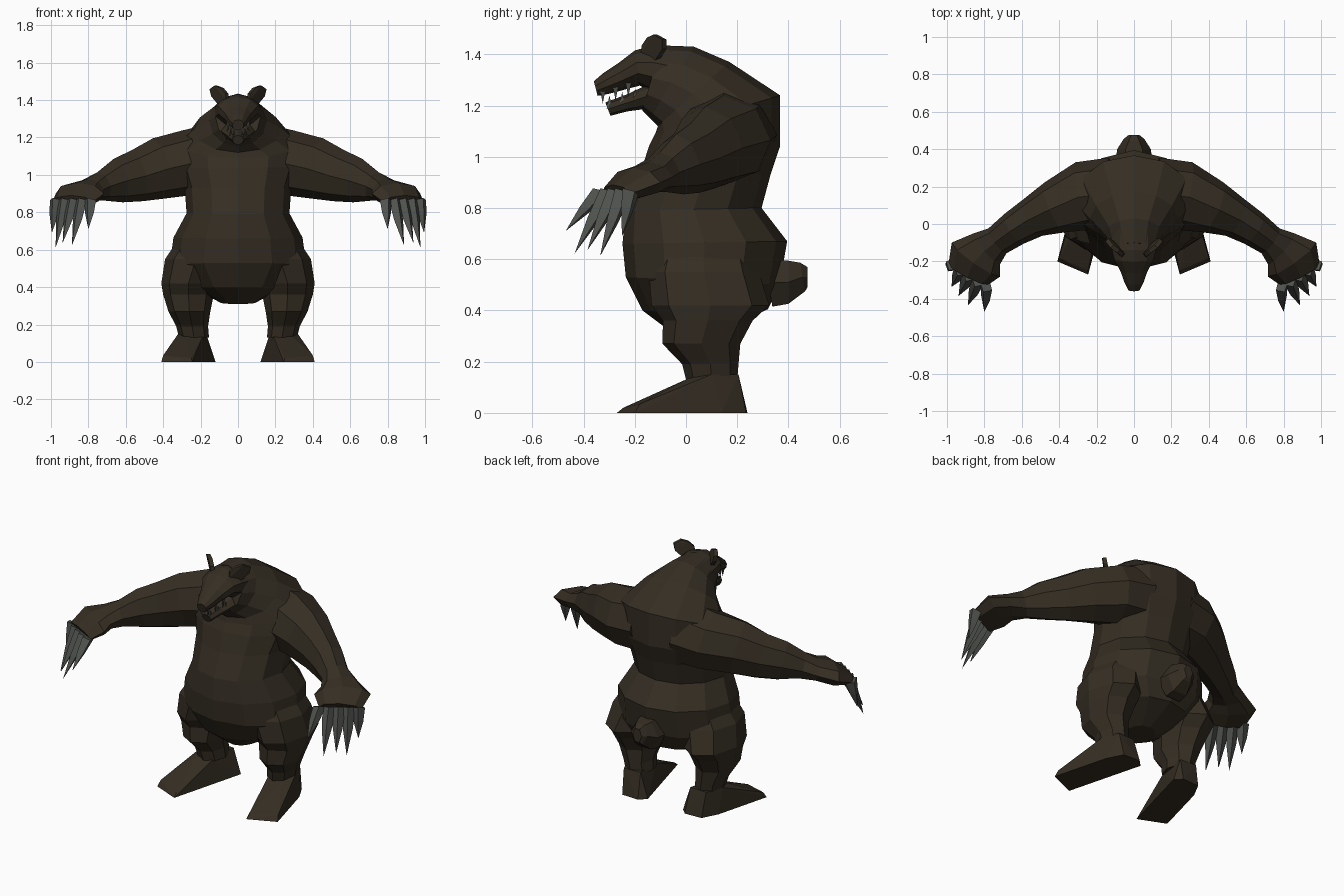
import bpy, bmesh, math
from mathutils import Vector


def material(name, rgb):
    m = bpy.data.materials.new(name)
    m.diffuse_color = (*rgb, 1)
    return m


FUR = material("brown fur", (0.035, 0.0265, 0.0165))
CLAW = material("grey claw", (0.080, 0.085, 0.076))


def finish(bm, name, mat, mirror=False):
    bmesh.ops.recalc_face_normals(bm, faces=bm.faces)
    me = bpy.data.meshes.new(name)
    bm.to_mesh(me)
    bm.free()
    me.materials.append(mat)
    ob = bpy.data.objects.new(name, me)
    bpy.context.collection.objects.link(ob)
    if mirror:
        ob.modifiers.new("mirror", "MIRROR").use_mirror_merge = False
    return ob


def loft(name, rings, sides, mat, mirror=False):
    """Skin rings given as (centre, half axis a, half axis b)."""
    bm = bmesh.new()
    loops = []
    for c, a, b in rings:
        loops.append([bm.verts.new(Vector(c) + Vector(a) * math.cos(t) + Vector(b) * math.sin(t))
                      for t in (2 * math.pi * i / sides for i in range(sides))])
    for p, q in zip(loops, loops[1:]):
        for i in range(sides):
            j = (i + 1) % sides
            bm.faces.new((p[i], p[j], q[j], q[i]))
    bm.faces.new(loops[0])
    bm.faces.new(loops[-1])
    return finish(bm, name, mat, mirror)


def profile_rings(rows):
    """Rings from (front y, front z, back y, back z, half width) on the centre plane."""
    out = []
    for fy, fz, by, bz, w in rows:
        f, b = Vector((0, fy, fz)), Vector((0, by, bz))
        out.append(((f + b) / 2, (f - b) / 2, (w, 0, 0)))
    return out


def tube_rings(rows):
    """Rings square to a path of (centre, horizontal radius, vertical radius)."""
    out = []
    for i, (c, rh, rv) in enumerate(rows):
        t = Vector(rows[min(i + 1, len(rows) - 1)][0]) - Vector(rows[max(i - 1, 0)][0])
        u = t.cross(Vector((0, 0, 1))).normalized()
        v = u.cross(t).normalized()
        out.append((c, u * rh, v * rv))
    return out


def hull(name, points, mat, mirror=False):
    bm = bmesh.new()
    for p in points:
        bm.verts.new(p)
    bmesh.ops.convex_hull(bm, input=bm.verts)
    loose = [v for v in bm.verts if not v.link_faces]
    bmesh.ops.delete(bm, geom=loose, context="VERTS")
    return finish(bm, name, mat, mirror)


# Belly, hips, back and neck
body = loft("body", profile_rings([
    (-0.05, 0.31, 0.14, 0.32, 0.09), (-0.17, 0.40, 0.32, 0.405, 0.26),
    (-0.235, 0.53, 0.365, 0.50, 0.365), (-0.248, 0.66, 0.395, 0.67, 0.345),
    (-0.235, 0.79, 0.295, 0.80, 0.275), (-0.18, 0.93, 0.33, 0.93, 0.285),
    (-0.145, 1.04, 0.367, 1.04, 0.32), (-0.12, 1.09, 0.367, 1.24, 0.325),
    (-0.11, 1.12, 0.17, 1.37, 0.235), (-0.14, 1.15, 0.03, 1.43, 0.155),
    (-0.17, 1.18, -0.10, 1.435, 0.12)]), 12, FUR)

# Skull and muzzle, tapering to the nose, with the jaw below
head = loft("head", profile_rings([
    (-0.05, 1.20, -0.03, 1.43, 0.13), (-0.13, 1.25, -0.14, 1.432, 0.125),
    (-0.18, 1.278, -0.20, 1.415, 0.11), (-0.24, 1.262, -0.262, 1.367, 0.075),
    (-0.30, 1.246, -0.325, 1.325, 0.052), (-0.345, 1.238, -0.36, 1.295, 0.032)]), 10, FUR)
jaw = loft("lower_jaw", profile_rings([
    (-0.08, 1.13, -0.08, 1.30, 0.11), (-0.17, 1.185, -0.15, 1.282, 0.09),
    (-0.23, 1.177, -0.225, 1.246, 0.06), (-0.295, 1.16, -0.315, 1.212, 0.03)]), 8, FUR)

# Teeth along both jaws
for k in range(3):
    y = -0.325 + 0.05 * k
    x = 0.022 + 0.016 * k
    rise = 0.013 * k
    for label, z0, z1 in (("upper", 1.262, 1.208), ("lower", 1.188, 1.24)):
        dy = 0 if label == "upper" else 0.026
        hull(f"{label}_tooth_{k + 1}",
             [(x - 0.009, y + dy, z0 + rise), (x + 0.008, y + dy - 0.011, z0 + rise),
              (x + 0.008, y + dy + 0.011, z0 + rise), (x, y + dy, z1 + rise)], CLAW, True)

# Ears, thin plates turned to face forward and outward
outline = [Vector(p) for p in ((0.055, -0.17, 1.40), (0.06, -0.165, 1.435), (0.085, -0.145, 1.465),
                               (0.118, -0.12, 1.477), (0.145, -0.085, 1.458), (0.135, -0.085, 1.42),
                               (0.09, -0.12, 1.365))]
thick = Vector((0.008, -0.008, 0))
ear = hull("ear", [p + s * thick for p in outline for s in (-1, 1)], FUR, True)

# Arms, bending forward into broad paws
arm = loft("arm", tube_rings([
    ((0.12, 0.16, 1.085), 0.195, 0.19), ((0.27, 0.15, 1.065), 0.185, 0.175),
    ((0.42, 0.09, 1.035), 0.145, 0.165), ((0.54, 0.035, 0.995), 0.11, 0.14),
    ((0.64, -0.025, 0.97), 0.095, 0.12), ((0.73, -0.09, 0.94), 0.082, 0.08),
    ((0.79, -0.135, 0.922), 0.11, 0.06), ((0.845, -0.19, 0.90), 0.158, 0.062),
    ((0.885, -0.27, 0.855), 0.12, 0.04)]), 8, FUR, True)

# Claws, long flat blades fanned over the knuckles
tips = [(0.80, -0.47, 0.71), (0.888, -0.435, 0.622), (0.938, -0.385, 0.635),
        (0.975, -0.335, 0.612), (0.995, -0.25, 0.69)]
for k, tip in enumerate(tips):
    s = k / 4
    base = Vector((0.79 + 0.185 * s, -0.335 + 0.115 * s, 0.865))
    side = Vector((0.031, 0.02, 0))
    out = Vector((0.015, -0.028, 0.012))
    mid = base.lerp(Vector(tip), 0.45)
    hull(f"claw_{k + 1}", [base + side, base - side, base + out, base - out * 1.2,
                           mid + side * 0.75, mid - side * 0.75, mid + out * 0.7, mid - out * 0.8, tip],
         CLAW, True)

# Legs
leg = loft("leg", [((x, y, z), (rx, 0, 0), (0, ry, 0)) for z, x, y, rx, ry in (
    (0.70, 0.16, 0.07, 0.13, 0.17), (0.55, 0.225, 0.07, 0.165, 0.215),
    (0.42, 0.265, 0.095, 0.145, 0.23), (0.36, 0.265, 0.085, 0.135, 0.175),
    (0.27, 0.26, 0.06, 0.112, 0.152), (0.19, 0.245, 0.095, 0.085, 0.11),
    (0.13, 0.235, 0.10, 0.08, 0.10))], 8, FUR, True)

# Feet, wedges turned slightly outward
foot = hull("foot", [
    (0.12, 0.20, 0), (0.16, 0.24, 0), (0.27, 0.235, 0), (0.32, 0.14, 0), (0.41, -0.20, 0),
    (0.245, -0.27, 0), (0.40, -0.18, 0.035), (0.25, -0.245, 0.02), (0.17, 0.20, 0.15),
    (0.28, 0.205, 0.15), (0.32, 0.10, 0.15), (0.29, 0.01, 0.135), (0.19, 0.02, 0.135),
    (0.345, -0.07, 0.09), (0.23, -0.09, 0.085)], FUR, True)

# Stubby tail
tail = loft("tail", [((0, 0.32, 0.51), (0.10, 0, 0), (0, -0.02, 0.11)),
                     ((0, 0.40, 0.51), (0.09, 0, 0), (0, 0, 0.097)),
                     ((0, 0.455, 0.53), (0.055, 0, 0), (0, -0.01, 0.065)),
                     ((0, 0.475, 0.53), (0.03, 0, 0), (0, 0, 0.045))], 6, FUR)

# Weld the furry parts into one skin
parts = [head, jaw, ear, arm, leg, foot, tail]
for part in parts:
    weld = body.modifiers.new(part.name, "BOOLEAN")
    weld.operation, weld.solver, weld.object = "UNION", "EXACT", part
bpy.context.view_layer.update()
skin = bpy.data.meshes.new_from_object(body.evaluated_get(bpy.context.evaluated_depsgraph_get()))
body.modifiers.clear()
body.data = skin
for part in parts:
    bpy.data.objects.remove(part)
